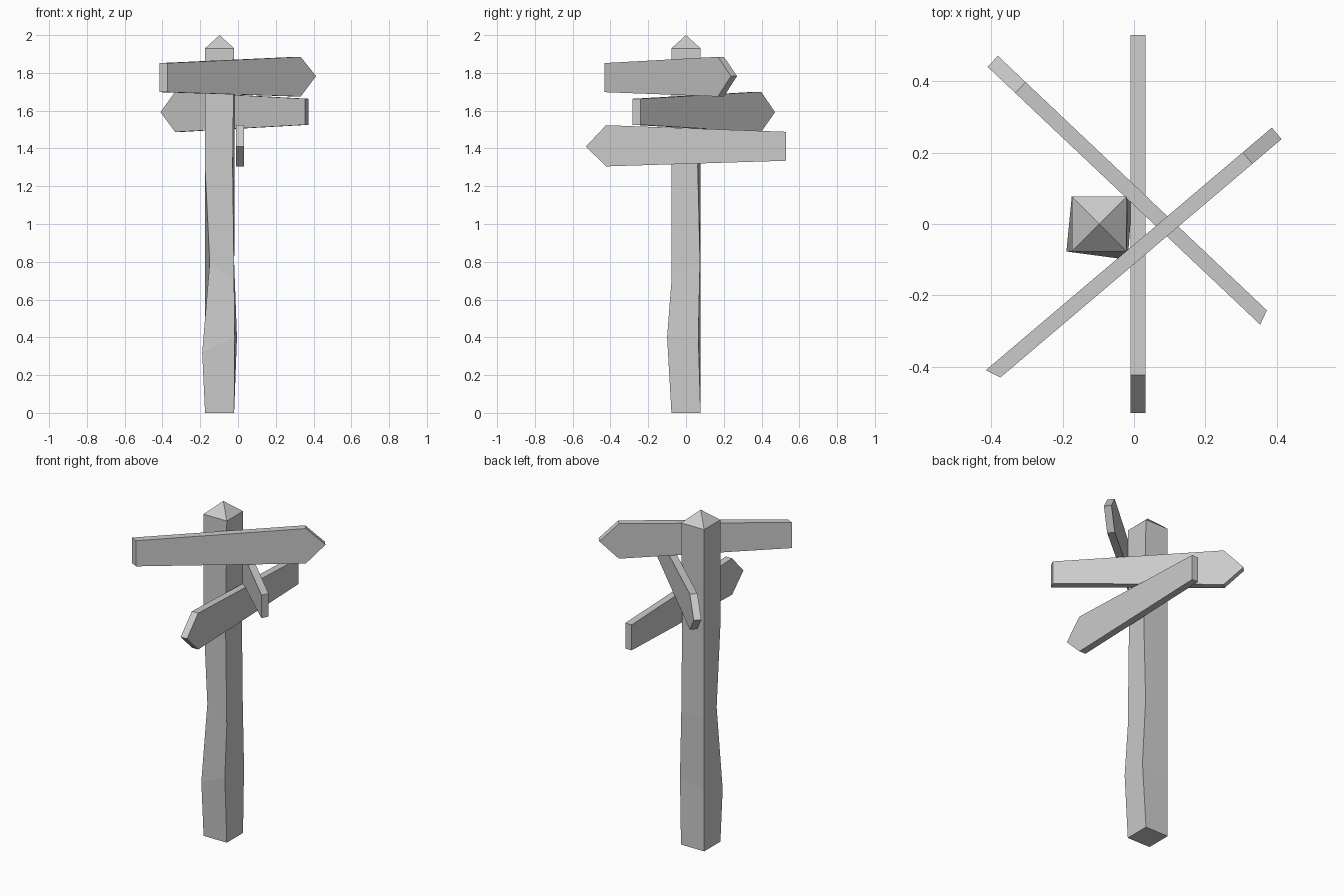
import bpy
from mathutils import Vector

if "Cube" in bpy.data.objects:
    bpy.data.objects.remove(bpy.data.objects["Cube"])


def make_object(name, verts, faces):
    mesh = bpy.data.meshes.new(name)
    mesh.from_pydata(verts, [], faces)
    mesh.update()
    obj = bpy.data.objects.new(name, mesh)
    bpy.context.collection.objects.link(obj)
    return obj


# Post: stacked square rings with a few hand-hewn corner offsets, pointed cap
CX, HALF = -0.0975, 0.077
CORNERS = [(-1, -1), (1, -1), (1, 1), (-1, 1)]  # front left, front right, back right, back left
RINGS = [
    (0.0, {}),
    (0.36, {0: (-0.015, 0, -0.04), 1: (0.003, -0.023, 0.04), 2: (0.015, -0.012, 0.04)}),
    (0.8, {0: (0.025, 0, 0), 1: (0, 0, -0.1), 2: (0, -0.003, 0)}),
    (1.3, {1: (-0.008, 0, 0), 2: (0.003, -0.015, 0)}),
    (1.93, {}),
]
verts, faces = [], []
for z, moves in RINGS:
    for i, (sx, sy) in enumerate(CORNERS):
        verts.append(Vector((CX + sx * HALF, sy * HALF, z)) + Vector(moves.get(i, (0, 0, 0))))
for r in range(len(RINGS) - 1):
    for i in range(4):
        a, b = r * 4 + i, r * 4 + (i + 1) % 4
        faces.append((a, b, b + 4, a + 4))
apex = len(verts)
verts.append(Vector((CX, 0, 2.0)))
top = apex - 4
faces += [(top + i, top + (i + 1) % 4, apex) for i in range(4)]
faces.append((3, 2, 1, 0))
make_object("post", verts, faces)


# Arrow board: tapered profile extruded across its thickness, skewed blunt end
def arrow_board(name, end, tip, end_z, shoulder_z, tip_z, skew=0.0, thick=0.042):
    end, tip = Vector((*end, 0)), Vector((*tip, 0))
    d = (tip - end).normalized()
    n = Vector((-d.y, d.x, 0))
    shoulder = tip - d * 0.107
    verts = []
    for side in (1, -1):
        off = n * side * thick / 2
        blunt = end - d * side * skew / 2
        for p, z in ((blunt, end_z[0]), (shoulder, shoulder_z[0]), (tip, tip_z),
                     (shoulder, shoulder_z[1]), (blunt, end_z[1])):
            verts.append(p + off + Vector((0, 0, z)))
    faces = [(4, 3, 2, 1, 0), (5, 6, 7, 8, 9)]
    faces += [(i, (i + 1) % 5, (i + 1) % 5 + 5, i + 5) for i in range(5)]
    make_object(name, verts, faces)


arrow_board("lower_sign", (0.011, 0.53), (0.011, -0.53),
            (1.335, 1.488), (1.305, 1.523), 1.41)
arrow_board("middle_sign", (0.363, -0.262), (-0.396, 0.456),
            (1.525, 1.663), (1.487, 1.70), 1.592, 0.014)
arrow_board("upper_sign", (-0.395, -0.42), (0.40, 0.254),
            (1.698, 1.852), (1.675, 1.885), 1.783, 0.018)
